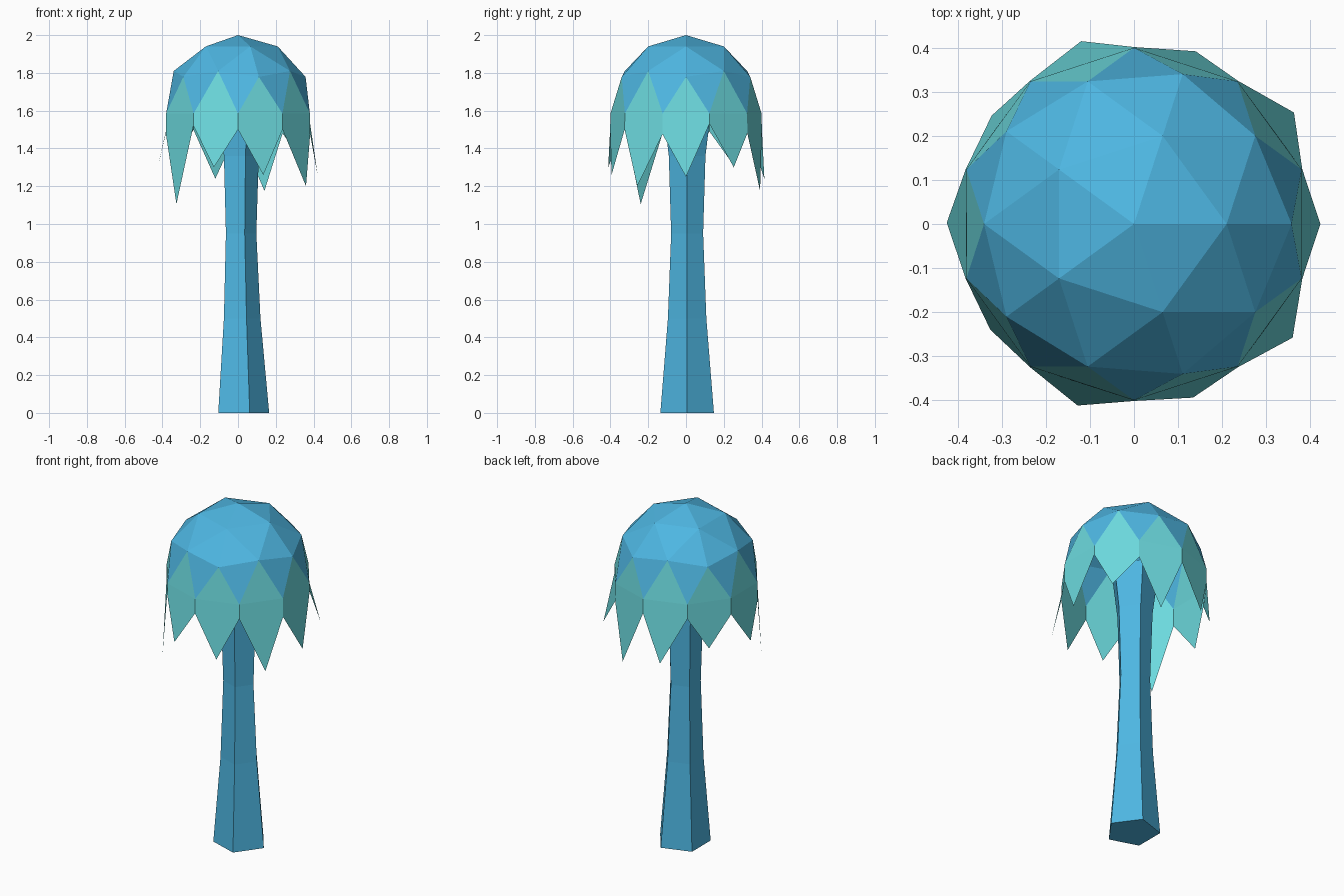
import bpy, bmesh, math
from mathutils import Vector

if "Cube" in bpy.data.objects:
    bpy.data.objects.remove(bpy.data.objects["Cube"])


def material(name, rgb):
    m = bpy.data.materials.new(name)
    m.diffuse_color = (*rgb, 1)
    m.use_nodes = True
    m.node_tree.nodes["Principled BSDF"].inputs["Base Color"].default_value = m.diffuse_color
    return m


blue = material("blue", (0.076, 0.47, 0.76))
teal = material("teal", (0.15, 0.70, 0.73))


def add_object(name, bm, mats):
    mesh = bpy.data.meshes.new(name)
    bm.to_mesh(mesh)
    bm.free()
    for m in mats:
        mesh.materials.append(m)
    ob = bpy.data.objects.new(name, mesh)
    bpy.context.collection.objects.link(ob)
    return ob


# Trunk: five-sided flared column, (height, radius, centre x)
bm = bmesh.new()
rings = []
for z, r, cx in [(0, 0.149, 0.016), (0.5, 0.107, 0.012), (0.95, 0.089, 0.008),
                 (1.36, 0.102, 0.008), (1.62, 0.135, 0.008)]:
    rings.append([bm.verts.new((cx + r * math.cos(math.tau * i / 5),
                                0.006 + r * math.sin(math.tau * i / 5), z))
                  for i in range(5)])
for lo, hi in zip(rings, rings[1:]):
    for i in range(5):
        j = (i + 1) % 5
        bm.faces.new((lo[i], lo[j], hi[j], hi[i]))
bm.faces.new(rings[0][::-1])
bm.faces.new(rings[-1])
add_object("trunk", bm, [blue])

# Crown: open upper half of an icosphere
bm = bmesh.new()
bmesh.ops.create_icosphere(bm, subdivisions=2, radius=0.4)
bmesh.ops.delete(bm, geom=[v for v in bm.verts if v.co.z < -0.01], context='VERTS')
rim = [v for v in bm.verts if v.co.z < 0.01]
rim.sort(key=lambda v: math.atan2(v.co.y, v.co.x) % math.tau)  # 18, 54, 90 ... degrees
for f in bm.faces:  # leaf tops are the triangles standing on the rim
    f.material_index = int(sum(v in rim for v in f.verts) == 2)
for v in bm.verts:
    v.co.z += 1.585 if v in rim else 1.6

# Hanging leaves: one pointed flap under each rim edge, sharing notch points
notch_z = [1.53, 1.48, 1.50, 1.50, 1.49, 1.48, 1.52, 1.50, 1.50, 1.475]
tips = [(0.423, 0, 1.25), (0.363, 0.253, 1.30), (0.14, 0.392, 1.175),
        (-0.12, 0.415, 1.24), (-0.323, 0.246, 1.32), (-0.425, 0.003, 1.30),
        (-0.326, -0.24, 1.105), (-0.128, -0.412, 1.30), (0.134, -0.394, 1.26),
        (0.36, -0.258, 1.20)]
notches = [bm.verts.new((v.co.x * 1.004, v.co.y * 1.004, z)) for v, z in zip(rim, notch_z)]
for k, tip in enumerate(tips):
    t = bm.verts.new(Vector(tip))
    f = bm.faces.new((rim[k - 1], notches[k - 1], t, notches[k], rim[k]))
    f.material_index = 1
add_object("leaf_crown", bm, [blue, teal])
